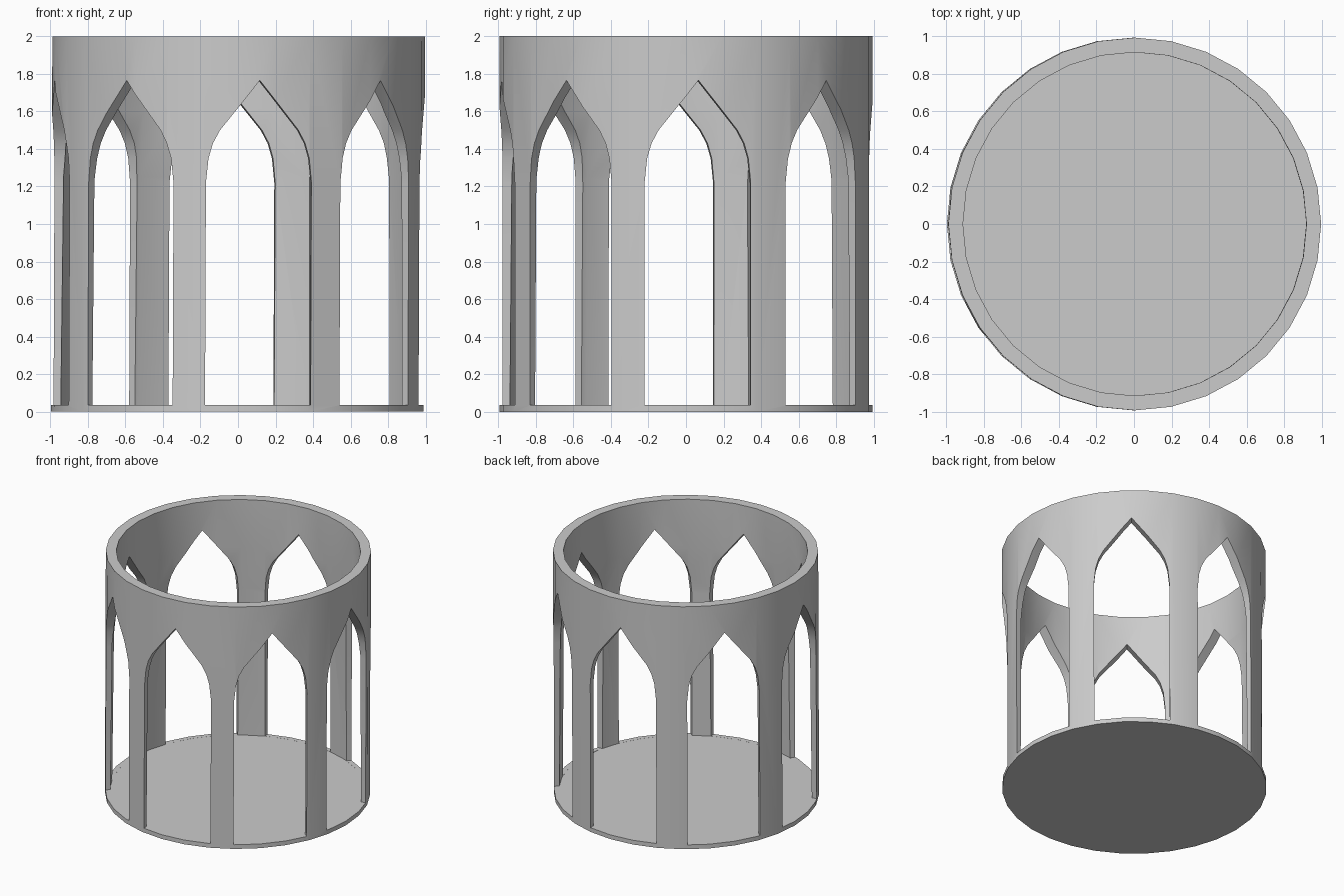
import bpy, bmesh, math
from mathutils import Matrix

if "Cube" in bpy.data.objects:
    bpy.data.objects.remove(bpy.data.objects["Cube"])

SIDES = 32
R_OUT, R_IN = 0.993, 0.915


def mesh_object(name, bm):
    bmesh.ops.recalc_face_normals(bm, faces=bm.faces)
    me = bpy.data.meshes.new(name)
    bm.to_mesh(me)
    bm.free()
    ob = bpy.data.objects.new(name, me)
    bpy.context.collection.objects.link(ob)
    return ob


# Round wall with a thin floor, as one closed cup; the wall thins below the arches
bm = bmesh.new()
levels = [(R_OUT, 0), (R_OUT, 2), (R_IN, 2), (R_IN, 1.6),
          (0.945, 1.25), (0.955, 0.0345)]
rings = []
for r, z in levels:
    rings.append([bm.verts.new((r * math.cos(2 * math.pi * i / SIDES),
                                r * math.sin(2 * math.pi * i / SIDES), z))
                  for i in range(SIDES)])
for a, b in zip(rings, rings[1:]):
    for i in range(SIDES):
        j = (i + 1) % SIDES
        bm.faces.new((a[i], a[j], b[j], b[i]))
bm.faces.new(rings[0])
bm.faces.new(rings[-1])
arcade = mesh_object("arcade_drum", bm)

# Eight separate pointed arch prisms around a slightly shifted centre
half = [(0.283, 0.035), (0.283, 1.22), (0.27, 1.35), (0.247, 1.43), (0.21, 1.5)]
profile = half + [(0, 1.765)] + [(-x, z) for x, z in reversed(half)]
bm = bmesh.new()
for k in range(8):
    face = bm.faces.new([bm.verts.new((x, -1.2, z)) for x, z in profile])
    start = list(face.verts)
    ext = bmesh.ops.extrude_face_region(bm, geom=[face], use_keep_orig=True)
    end = [v for v in ext["geom"] if isinstance(v, bmesh.types.BMVert)]
    bmesh.ops.translate(bm, vec=(0, 0.46, 0), verts=end)
    place = (Matrix.Translation((0.014, -0.036, 0))
             @ Matrix.Rotation(math.radians(6 + 45 * k), 4, 'Z'))
    bmesh.ops.transform(bm, matrix=place, verts=start + end)
cutter = mesh_object("arch_cutter", bm)
cutter.hide_render = True

mod = arcade.modifiers.new("arches", 'BOOLEAN')
mod.operation = 'DIFFERENCE'
mod.solver = 'EXACT'
mod.object = cutter

# Bake the openings, then drop the cutter
deps = bpy.context.evaluated_depsgraph_get()
baked = bpy.data.meshes.new_from_object(arcade.evaluated_get(deps))
arcade.modifiers.clear()
arcade.data = baked
bpy.data.objects.remove(cutter)

# Very slight lean of the drum
for v in baked.vertices:
    v.co.x += 0.004 * (v.co.z - 1)

bpy.context.view_layer.objects.active = arcade
arcade.select_set(True)
bpy.ops.object.shade_smooth_by_angle(angle=math.radians(40))
